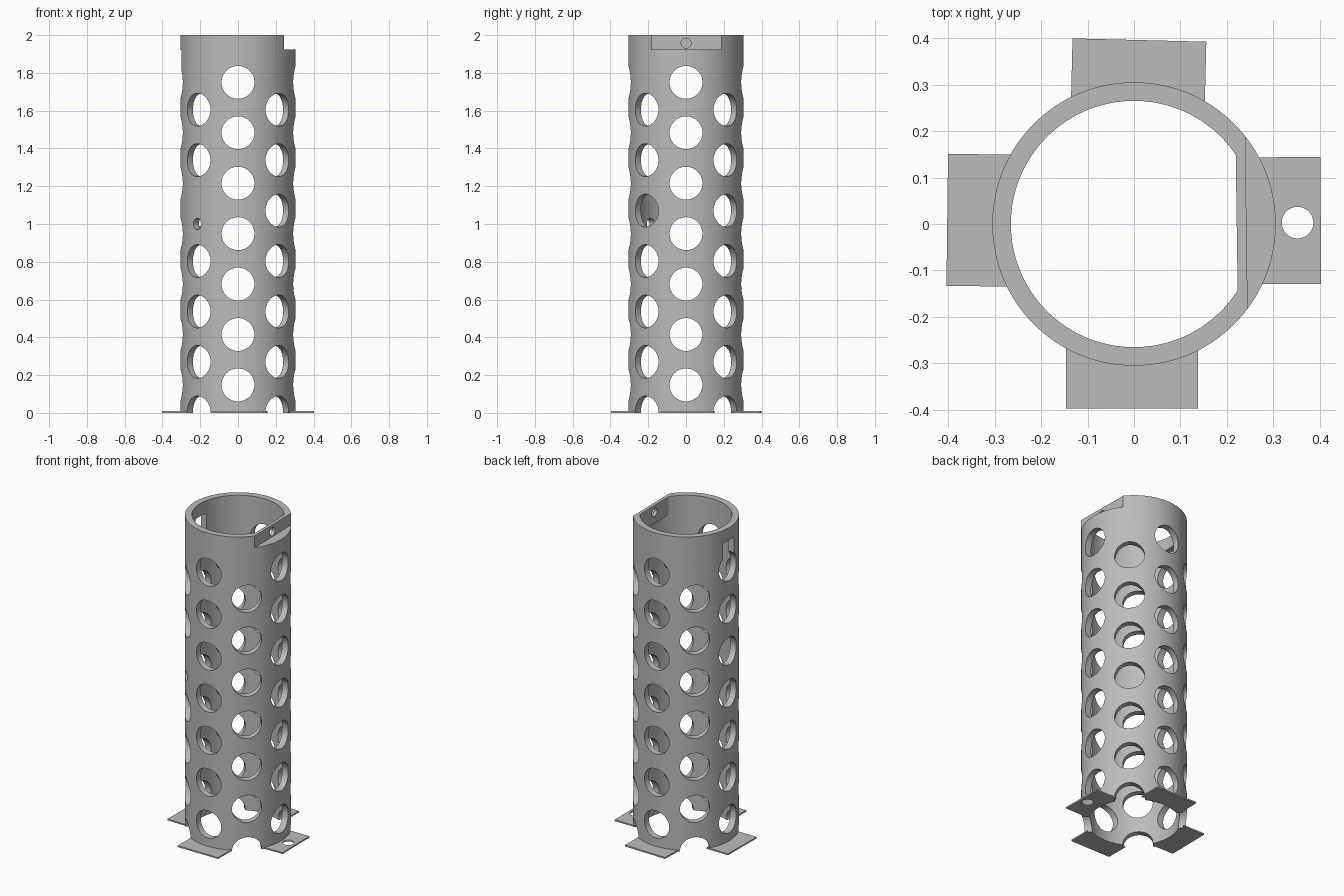
import bpy, bmesh
from math import radians, cos, sin, acos, pi
from mathutils import Matrix, Vector

if "Cube" in bpy.data.objects:
    bpy.data.objects.remove(bpy.data.objects["Cube"])

R_OUT, R_IN, HEIGHT = 0.305, 0.265, 2.0
HOLE_R, PITCH = 0.087, 0.267
FLAT_X, CUT_X, CUT_Z = 0.221, 0.242, 1.925
TILT = Matrix.Rotation(radians(0.8), 4, 'Z')

grey = bpy.data.materials.new("light grey")
grey.use_nodes = True
grey.diffuse_color = (0.5, 0.5, 0.5, 1)
grey.node_tree.nodes["Principled BSDF"].inputs["Base Color"].default_value = grey.diffuse_color


def turn(deg):
    return Matrix.Rotation(radians(deg), 4, 'Z')


def cylinder(bm, r, depth, matrix, seg=48):
    bmesh.ops.create_cone(bm, cap_ends=True, segments=seg, radius1=r, radius2=r,
                          depth=depth, matrix=matrix)


def box(bm, lo, hi, matrix=Matrix()):
    lo, hi = Vector(lo), Vector(hi)
    size = hi - lo
    bmesh.ops.create_cube(bm, size=1, matrix=matrix @ Matrix.Translation((lo + hi) / 2)
                          @ Matrix.Diagonal((*size, 1)))


def radial_hole(bm, r, deg, z, start=0.2, end=0.42):
    place = turn(deg) @ Matrix.Translation(((start + end) / 2, 0, z))
    cylinder(bm, r, end - start, place @ Matrix.Rotation(pi / 2, 4, 'Y'))


def make(name, bm):
    bmesh.ops.recalc_face_normals(bm, faces=bm.faces)
    mesh = bpy.data.meshes.new(name)
    bm.to_mesh(mesh)
    bm.free()
    mesh.materials.append(grey)
    obj = bpy.data.objects.new(name, mesh)
    bpy.context.collection.objects.link(obj)
    return obj


def select(obj):
    bpy.ops.object.select_all(action='DESELECT')
    obj.select_set(True)
    bpy.context.view_layer.objects.active = obj


def combine(obj, bm, operation='DIFFERENCE'):
    """Apply a boolean with a throwaway helper."""
    helper = make("helper", bm)
    helper.hide_render = True
    mod = obj.modifiers.new("boolean", 'BOOLEAN')
    mod.operation, mod.solver, mod.object = operation, 'EXACT', helper
    select(obj)
    bpy.ops.object.modifier_apply(modifier=mod.name)
    bpy.data.objects.remove(helper)


# Tube wall
bm = bmesh.new()
cylinder(bm, R_OUT, HEIGHT, Matrix.Translation((0, 0, HEIGHT / 2)), 128)
tube = make("perforated_tube", bm)
bm = bmesh.new()
cylinder(bm, R_IN, HEIGHT + 0.2, Matrix.Translation((0, 0, HEIGHT / 2)), 128)
combine(tube, bm)

# Flat inner pad at the rim
bm = bmesh.new()
half = acos(FLAT_X / 0.285)
arc = [half * (i / 8 - 1) for i in range(17)]
pad = bm.faces.new([bm.verts.new((0.285 * cos(a), 0.285 * sin(a), 1.885)) for a in arc])
top = bmesh.ops.extrude_face_region(bm, geom=[pad])["geom"]
bmesh.ops.translate(bm, verts=[v for v in top if isinstance(v, bmesh.types.BMVert)],
                    vec=(0, 0, HEIGHT - 1.885))
bmesh.ops.transform(bm, matrix=TILT, verts=bm.verts)
combine(tube, bm, 'UNION')

# Outer flat cut at the rim, with a screw hole
bm = bmesh.new()
box(bm, (CUT_X, -0.4, CUT_Z), (0.5, 0.4, HEIGHT + 0.1), TILT)
combine(tube, bm)
bm = bmesh.new()
radial_hole(bm, 0.026, 0, 1.957, start=0.15)
combine(tube, bm)

# Staggered round holes; one is replaced by a small hole
bm = bmesh.new()
for side in range(8):
    for row in range(7):
        z = row * PITCH + (0.148 if side % 2 == 0 else 0.003)
        if side == 5 and row == 4:
            radial_hole(bm, 0.03, 225, 1.0)
        else:
            radial_hole(bm, HOLE_R, side * 45, z)
combine(tube, bm)

# Slot above the top hole on the right
bm = bmesh.new()
box(bm, (-0.42, -0.055, 1.79), (-0.2, 0.055, 1.92))
combine(tube, bm)

# Feet: name, direction, reach, sideways offset, width, tilt
FEET = [("left_foot", 0, 0.402, 0.005, 0.273, 0.4), ("back_foot", 90, 0.396, -0.002, 0.288, -1.4),
        ("right_foot", 180, 0.402, -0.004, 0.284, -0.7), ("front_foot", 270, 0.397, -0.004, 0.284, 0)]
feet = []
for name, deg, reach, shift, width, tilt in FEET:
    bm = bmesh.new()
    box(bm, (0.2, shift - width / 2, 0), (reach, shift + width / 2, 0.009), turn(deg + tilt))
    foot = make(name, bm)
    bm = bmesh.new()
    cylinder(bm, 0.29, 0.2, Matrix(), 128)
    combine(foot, bm)
    if name == "left_foot":
        bm = bmesh.new()
        cylinder(bm, 0.034, 0.2, Matrix.Translation((0.352, 0.003, 0)))
        combine(foot, bm)
    feet.append(foot)

for obj in [tube] + feet:
    select(obj)
    bpy.ops.object.shade_smooth_by_angle(angle=radians(30))
